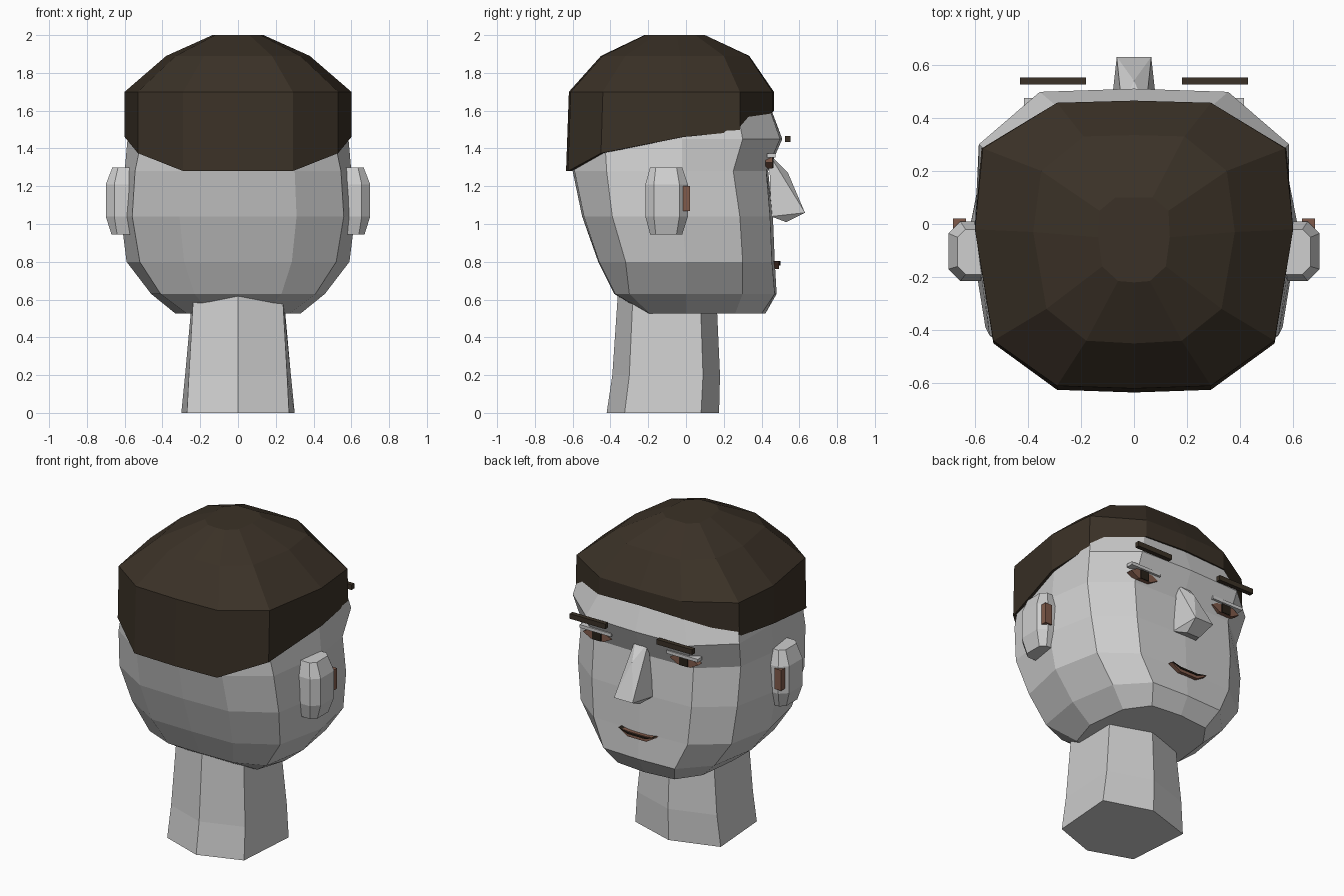
import bpy, bmesh

if "Cube" in bpy.data.objects:
    bpy.data.objects.remove(bpy.data.objects["Cube"])


def material(name, rgb):
    m = bpy.data.materials.new(name)
    m.diffuse_color = (*rgb, 1)
    m.use_nodes = True
    m.node_tree.nodes["Principled BSDF"].inputs["Base Color"].default_value = m.diffuse_color
    return m


SKIN = material("pale_grey_skin", (0.62, 0.62, 0.62))
HAIR = material("dark_brown_hair", (0.043, 0.031, 0.020))
BROWN = material("reddish_brown", (0.22, 0.105, 0.070))
DARK = material("near_black_brown", (0.022, 0.016, 0.010))


def finish(name, bm, mat):
    bmesh.ops.recalc_face_normals(bm, faces=bm.faces)
    me = bpy.data.meshes.new(name)
    bm.to_mesh(me)
    bm.free()
    me.materials.append(mat)
    ob = bpy.data.objects.new(name, me)
    bpy.context.collection.objects.link(ob)
    return ob


def loft(name, rings, mat, cap_bottom=True):
    """Skin a stack of equal-length point rings."""
    bm = bmesh.new()
    loops = [[bm.verts.new(p) for p in r] for r in rings]
    n = len(loops[0])
    for a, b in zip(loops, loops[1:]):
        for i in range(n):
            j = (i + 1) % n
            bm.faces.new((a[i], a[j], b[j], b[i]))
    if cap_bottom:
        bm.faces.new(loops[0])
    bm.faces.new(loops[-1])
    return finish(name, bm, mat)


def hull(name, pts, mat):
    bm = bmesh.new()
    for p in pts:
        bm.verts.new(p)
    bmesh.ops.convex_hull(bm, input=bm.verts)
    bmesh.ops.dissolve_limit(bm, angle_limit=0.02, verts=bm.verts, edges=bm.edges)
    return finish(name, bm, mat)


def box(name, x, y, z, mat):
    return hull(name, [(a, b, c) for a in x for b in y for c in z], mat)


def sym(front, half, back, z):
    """Full ring from a centre front, a right half and a centre back."""
    zs = z if isinstance(z, (list, tuple)) else [z] * (len(half) + 2)
    right = [(x, y, h) for (x, y), h in zip(half, zs[1:-1])]
    left = [(-x, y, h) for x, y, h in reversed(right)]
    return [(0, front, zs[0])] + right + [(0, back, zs[-1])] + left


# Head: chin, jaw, cheeks, eye recess, brow, forehead, crown
loft("head", [
    sym(.42, [(.20, .40), (.30, .26), (.33, .0), (.27, -.19), (.14, -.21)], -.22, .525),
    sym(.48, [(.25, .47), (.41, .30), (.46, .0), (.41, -.30), (.23, -.375)], -.38, .63),
    sym(.47, [(.33, .455), (.53, .30), (.59, .0), (.52, -.32), (.285, -.46)], -.465, .80),
    sym(.46, [(.35, .445), (.56, .285), (.62, -.02), (.56, -.39), (.31, -.54)], -.55, 1.04),
    sym(.435, [(.35, .425), (.56, .25), (.60, -.02), (.545, -.42), (.30, -.59)], -.60, 1.28),
    sym(.51, [(.355, .498), (.585, .30), (.585, -.02), (.51, -.43), (.28, -.59)], -.60, 1.45),
    sym(.45, [(.29, .442), (.55, .27), (.57, -.02), (.50, -.42), (.27, -.58)], -.59, 1.61),
    sym(.42, [(.27, .41), (.53, .25), (.55, -.02), (.49, -.41), (.27, -.56)], -.57, 1.69),
    sym(.28, [(.16, .27), (.30, .17), (.33, -.03), (.29, -.29), (.16, -.39)], -.40, 1.86),
], SKIN)

# Neck
loft("neck", [
    sym(.175, [(.30, .08), (.27, -.325)], -.42, 0),
    sym(.18, [(.28, .09), (.26, -.30)], -.39, .20),
    sym(.16, [(.24, .075), (.235, -.28)], -.36, .64),
], SKIN)

# Hair cap with a hairline that drops toward the back
hair = loft("hair", [
    sym(.465, [(.29, .457), (.575, .285), (.60, -.02), (.53, -.45), (.29, -.625)], -.635,
        [1.60, 1.59, 1.49, 1.46, 1.375, 1.28, 1.28]),
    sym(.465, [(.29, .457), (.57, .285), (.60, -.02), (.53, -.44), (.29, -.61)], -.62, 1.70),
    sym(.335, [(.19, .33), (.35, .20), (.38, -.03), (.33, -.32), (.18, -.44)], -.45, 1.89),
    sym(.10, [(.07, .10), (.13, .05), (.135, -.05), (.12, -.16), (.06, -.215)], -.22, 2.0),
], HAIR, cap_bottom=False)
shell = hair.modifiers.new("thickness", 'SOLIDIFY')
shell.thickness = .02
shell.offset = -1

# Nose
hull("nose", [p for s in (-1, 1) for p in (
    (.045 * s, .44, 1.37), (.085 * s, .45, 1.04), (.065 * s, .63, 1.06), (.045 * s, .53, 1.01))]
    + [(0, .54, 1.27)], SKIN)

# Mouth: two lips and a dark parting line, ends turned up slightly
def lip(name, half, z_top, z_mid, z_low, y, mat):
    pts = [(-half, z_top), (-half * .5, z_mid), (half * .5, z_mid), (half, z_top),
           (half * .5, z_low), (-half * .5, z_low)]
    loft(name, [[(x, yy, z) for x, z in pts] for yy in (.45, y)], mat)


lip("lips", .13, .802, .795, .762, .492, BROWN)
lip("lip_line", .125, .804, .790, .781, .499, DARK)

for s, side in ((1, "right"), (-1, "left")):
    # Ear: chamfered block
    def ear_ring(x, y0, y1, c, z):
        return [(.55 * s, y0, z), ((x - c) * s, y0, z), (x * s, y0 + c, z),
                (x * s, y1 - c, z), ((x - c) * s, y1, z), (.55 * s, y1, z)]
    loft(side + "_ear", [
        ear_ring(.67, -.19, -.02, .03, .945),
        ear_ring(.70, -.215, .01, .045, 1.04),
        ear_ring(.70, -.215, .01, .045, 1.21),
        ear_ring(.665, -.19, -.02, .03, 1.30),
    ], SKIN)
    box(side + "_inner_ear", (.634 * s, .682 * s), (-.02, .02), (1.07, 1.20), BROWN)

    # Eye: almond, iris, lid and brow
    almond = [(.205, 1.325), (.25, 1.352), (.36, 1.352), (.405, 1.325), (.35, 1.295), (.26, 1.295)]
    loft(side + "_eye", [[(x * s, y, z) for x, z in almond] for y in (.42, .457)], BROWN)
    box(side + "_iris", (.275 * s, .335 * s), (.43, .463), (1.296, 1.352), DARK)
    box(side + "_eyelid", (.195 * s, .415 * s), (.43, .475), (1.352, 1.372), SKIN)
    box(side + "_eyebrow", (.18 * s, .43 * s), (.525, .553), (1.435, 1.467), HAIR)
